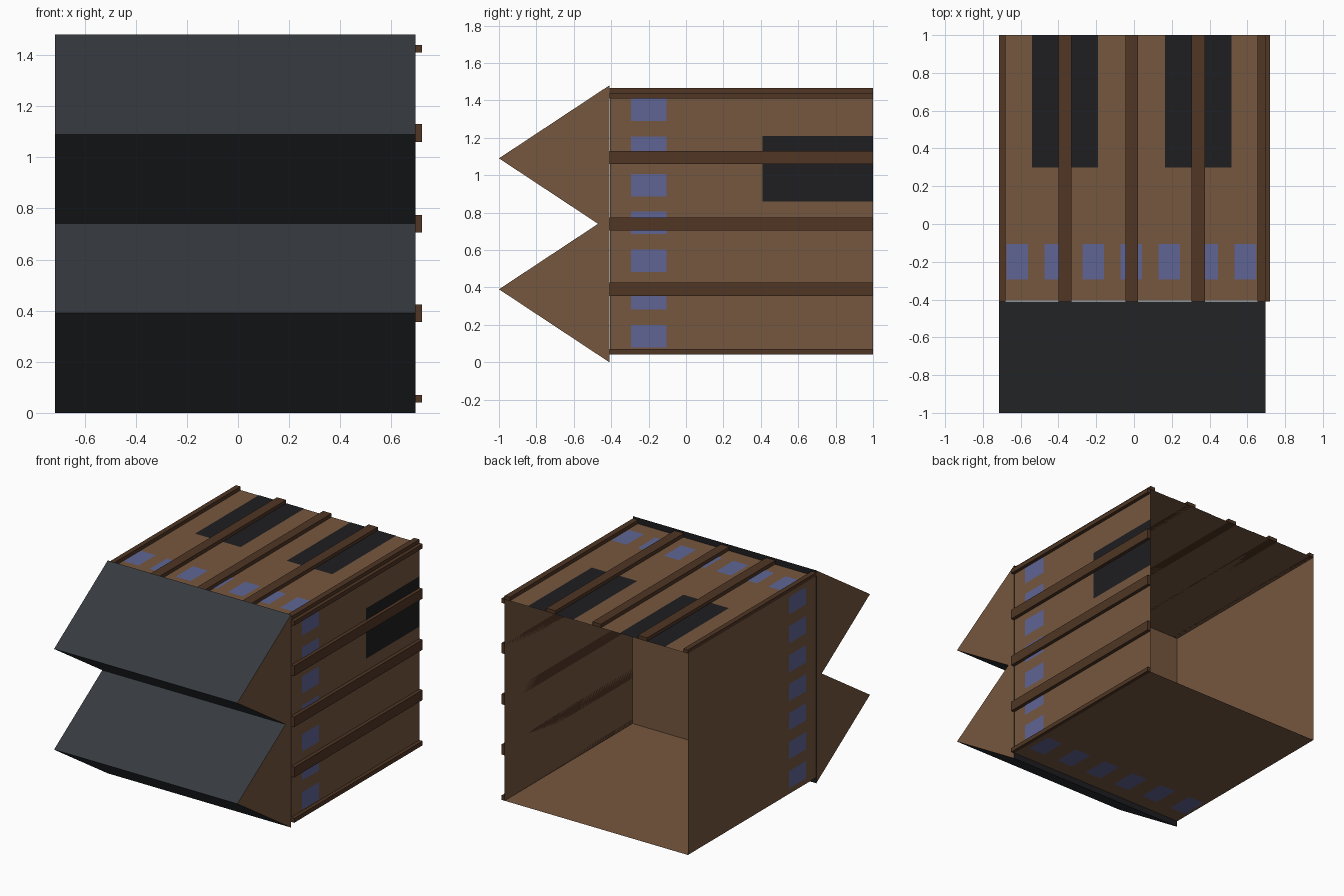
import bpy

if "Cube" in bpy.data.objects:
    bpy.data.objects.remove(bpy.data.objects["Cube"])

X0, X1 = -0.715, 0.695      # shell sides
Y0, Y1 = -0.41, 1.0         # shell front, open back
Z0, Z1 = 0.04, 1.44         # shell bottom, top
OUT = 0.025                 # rail projection
EPS = 0.002                 # lift of flat panels


def material(name, rgb):
    m = bpy.data.materials.new(name)
    m.diffuse_color = (*rgb, 1)
    m.use_nodes = True
    m.node_tree.nodes["Principled BSDF"].inputs["Base Color"].default_value = m.diffuse_color
    return m


BROWN = material("brown", (0.18, 0.095, 0.05))
RAIL = material("dark_brown", (0.08, 0.037, 0.018))
BLUE = material("blue", (0.115, 0.13, 0.30))
SLATE = material("slate", (0.037, 0.043, 0.049))
BLACK = material("black", (0.013, 0.013, 0.015))


def mesh(name, verts, faces, mats, slots=None):
    me = bpy.data.meshes.new(name)
    me.from_pydata(verts, [], faces)
    for m in mats:
        me.materials.append(m)
    if slots:
        for poly, s in zip(me.polygons, slots):
            poly.material_index = s
    me.update()
    ob = bpy.data.objects.new(name, me)
    bpy.context.collection.objects.link(ob)
    return ob


def corners(x, y, z):
    return [(a, b, c) for c in z for b in y for a in x]


BOTTOM, TOP = (0, 2, 3, 1), (4, 5, 7, 6)
FRONT, BACK = (0, 1, 5, 4), (2, 6, 7, 3)
LEFT, RIGHT = (0, 4, 6, 2), (1, 3, 7, 5)


def box(name, x, y, z, mat):
    return mesh(name, corners(x, y, z), [BOTTOM, TOP, FRONT, BACK, LEFT, RIGHT], [mat])


def panel(name, side, u, y, mat):
    """Flat rectangle just outside one wall; u runs along x or z."""
    (a, b), (c, d) = u, y
    if side in ("top", "bottom"):
        z = Z1 + EPS if side == "top" else Z0 - EPS
        v = [(a, c, z), (b, c, z), (b, d, z), (a, d, z)]
    else:
        x = X1 + EPS if side == "right" else X0 - EPS
        v = [(x, c, a), (x, d, a), (x, d, b), (x, c, b)]
    face = (0, 1, 2, 3) if side in ("top", "right") else (3, 2, 1, 0)
    return mesh(name, v, [face], [mat])


# Hollow body, open at the back
mesh("body_shell", corners((X0, X1), (Y0 + 0.004, Y1), (Z0, Z1)),
     [BOTTOM, TOP, FRONT, LEFT, RIGHT], [BROWN])

# Double wedge nose, extruded across x
profile = [(Y0, 0), (-1, 0.39), (-0.47, 0.74), (-1, 1.09), (Y0, 1.48)]
n = len(profile)
verts = [(x, y, z) for x in (X0, X1) for y, z in profile]
faces = [(i, (i + 1) % n, n + (i + 1) % n, n + i)[::-1] for i in range(n)]
# Side caps split at the notch
faces += [(0, 1, 2), (0, 2, 4), (2, 3, 4)]
faces += [(n + 2, n + 1, n), (n + 4, n + 2, n), (n + 4, n + 3, n + 2)]
mesh("wedge_nose", verts, faces, [SLATE, BROWN, BLACK], [0] * 4 + [2] + [1] * 6)

# Rails on the right wall and the roof, half width at the edges
for i, z in enumerate([(Z0, 0.07), (0.355, 0.425), (0.705, 0.775), (1.06, 1.13), (1.41, Z1)]):
    box(f"side_rail_{i + 1}", (X1, X1 + OUT), (Y0, Y1), z, RAIL)
for i, x in enumerate([(X0, -0.68), (-0.40, -0.33), (-0.045, 0.02), (0.305, 0.375), (0.655, X1)]):
    box(f"roof_rail_{i + 1}", x, (Y0, Y1), (Z1, Z1 + OUT), RAIL)

# Window rows
WY = (-0.295, -0.105)
for i in range(7):
    z = 0.08 + 0.2015 * i
    x = -0.675 + 0.201 * i
    panel(f"right_window_{i + 1}", "right", (z, z + 0.12), WY, BLUE)
    panel(f"left_window_{i + 1}", "left", (z, z + 0.12), WY, BLUE)
    panel(f"roof_window_{i + 1}", "top", (x, x + 0.115), WY, BLUE)
for i in range(6):
    x = -0.69 + 0.245 * i
    panel(f"floor_window_{i + 1}", "bottom", (x, x + 0.125), WY, BLUE)

# Dark hatches
panel("right_hatch", "right", (0.86, 1.21), (0.41, Y1), BLACK)
panel("roof_hatch_1", "top", (-0.54, -0.19), (0.30, Y1), BLACK)
panel("roof_hatch_2", "top", (0.165, 0.515), (0.30, Y1), BLACK)
